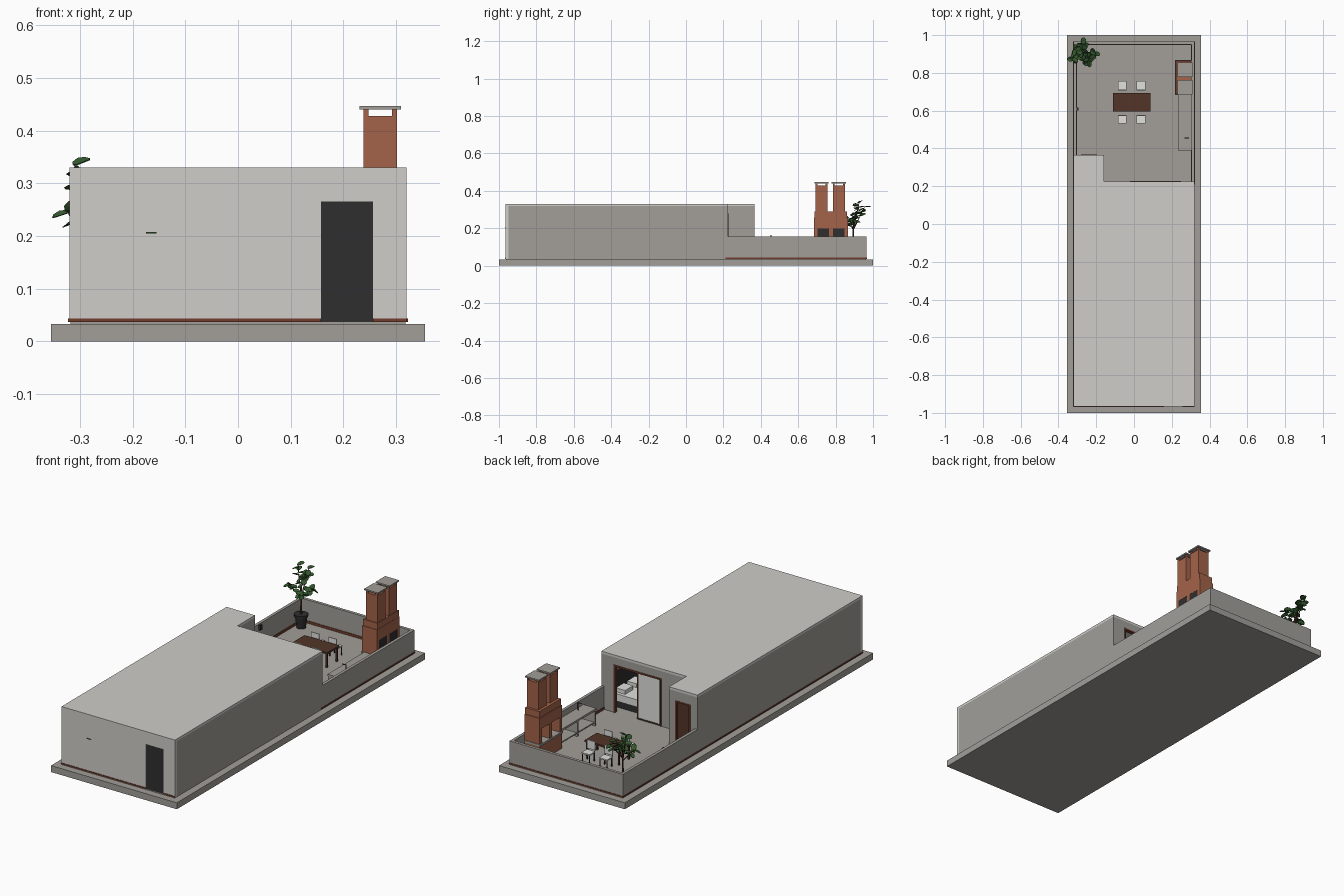
import bpy, bmesh, math, random
from mathutils import Vector, Matrix

if "Cube" in bpy.data.objects:
    bpy.data.objects.remove(bpy.data.objects["Cube"])

random.seed(4)

def mat(name, r, g, b):
    m = bpy.data.materials.new(name)
    m.diffuse_color = (r, g, b, 1)
    m.use_nodes = True
    m.node_tree.nodes["Principled BSDF"].inputs["Base Color"].default_value = m.diffuse_color
    return m

LIGHT = mat("light_plaster", .62, .61, .58)
GRAY = mat("gray_concrete", .36, .345, .32)
BRICK = mat("brick", .37, .125, .068)
SKIRT = mat("red_brown_skirting", .17, .045, .025)
WOOD = mat("dark_wood", .085, .036, .022)
DARK = mat("charcoal", .028, .028, .028)
WHITE = mat("white", .75, .75, .73)
LEAF = mat("leaf_green", .035, .10, .028)

def finish(name, bm, m):
    bmesh.ops.recalc_face_normals(bm, faces=bm.faces)
    me = bpy.data.meshes.new(name)
    bm.to_mesh(me)
    bm.free()
    me.materials.append(m)
    ob = bpy.data.objects.new(name, me)
    bpy.context.collection.objects.link(ob)
    return ob

def box(name, m, x0, x1, y0, y1, z0, z1):
    bm = bmesh.new()
    bmesh.ops.create_cube(bm, size=1)
    for v in bm.verts:
        v.co = ((x0 + x1) / 2 + v.co.x * (x1 - x0),
                (y0 + y1) / 2 + v.co.y * (y1 - y0),
                (z0 + z1) / 2 + v.co.z * (z1 - z0))
    return finish(name, bm, m)

def prism(name, m, pts, z0, z1):
    bm = bmesh.new()
    f = bm.faces.new([bm.verts.new((x, y, z0)) for x, y in pts])
    g = bmesh.ops.extrude_face_region(bm, geom=[f])
    for v in g["geom"]:
        if isinstance(v, bmesh.types.BMVert):
            v.co.z = z1
    return finish(name, bm, m)

def rod(name, m, a, b, r0, r1, n=8):
    a, b = Vector(a), Vector(b)
    bm = bmesh.new()
    M = Matrix.Translation((a + b) / 2) @ (b - a).to_track_quat('Z', 'Y').to_matrix().to_4x4()
    bmesh.ops.create_cone(bm, cap_ends=True, segments=n, radius1=r0, radius2=r1,
                          depth=(b - a).length, matrix=M)
    ob = finish(name, bm, m)
    ob.select_set(True)
    bpy.context.view_layer.objects.active = ob
    bpy.ops.object.shade_smooth_by_angle()
    ob.select_set(False)
    return ob

F = .037   # finished floor level
R = .318   # underside of roof
P = .155   # patio wall top
T = .015   # wall thickness

# Slab and floor
box("base_slab", GRAY, -.355, .355, -1, 1, 0, .033)
box("floor", GRAY, -.318, .318, -.963, .963, .033, F)

# L-shaped roof
prism("roof", LIGHT, [(-.32, -.965), (.32, -.965), (.32, .225), (-.16, .225),
                      (-.16, .365), (-.32, .365)], R, .33)

# Front wall around the door
yf = -.965
box("front_wall_left", LIGHT, -.32, .158, yf, yf + T, F, R)
box("front_wall_right", LIGHT, .256, .32, yf, yf + T, F, R)
box("front_wall_lintel", LIGHT, .158, .256, yf, yf + T, .266, R)
box("front_door", DARK, .158, .256, yf + .002, yf + .01, F, .266)
box("front_wall_fitting", LEAF, -.175, -.155, yf - .004, yf, .205, .208)

# Side walls of the house
box("right_wall", GRAY, .32 - T, .32, yf + T, .225, F, R)
box("left_wall", GRAY, -.32, -.32 + T, yf + T, .365, F, R)

# Rear wall with the sliding door opening
yr = .225
box("rear_wall_right", GRAY, .25, .32 - T, yr - T, yr, F, R)
box("rear_wall_left", GRAY, -.16, -.02, yr - T, yr, F, R)
box("rear_wall_lintel", GRAY, -.02, .25, yr - T, yr, .28, R)

# Small rear wing with its own door
box("wing_side_wall", GRAY, -.16 - T, -.16, yr - T, .365, F, R)
box("wing_wall_left", GRAY, -.305, -.28, .35, .365, F, R)
box("wing_wall_right", GRAY, -.195, -.175, .35, .365, F, R)
box("wing_wall_lintel", GRAY, -.28, -.195, .35, .365, .27, R)
box("wing_door", WOOD, -.272, -.203, .352, .358, F, .262)

# Door frames
def frame(name, x0, x1, y0, y1, z1, w):
    box(name + "_jamb_left", SKIRT, x0, x0 + w, y0, y1, F, z1)
    box(name + "_jamb_right", SKIRT, x1 - w, x1, y0, y1, F, z1)
    box(name + "_head", SKIRT, x0 + w, x1 - w, y0, y1, z1 - w, z1)

frame("wing_door_frame", -.28, -.195, .348, .367, .27, .008)
frame("sliding_door_frame", -.02, .25, yr - T, yr + .003, .28, .008)
box("sliding_panel", WHITE, -.006, .112, yr - .008, yr - .004, F + .006, .268)
box("sliding_panel_sill", WOOD, -.012, .12, yr - .01, yr - .001, F, F + .006)
box("sliding_panel_stile", WOOD, .112, .12, yr - .01, yr - .001, F, .272)

# Bedroom behind the sliding door
box("bedroom_partition", LIGHT, -.305, .305, -.12, -.11, F, R)
box("headboard", DARK, .293, .304, -.03, .18, F, .2)
box("bed_base", DARK, .07, .293, -.02, .17, F, .07)
box("mattress", WHITE, .068, .293, -.022, .172, .07, .105)
box("blanket", GRAY, .065, .15, -.024, .174, .08, .109)
for i, y in enumerate((.0, .09)):
    box("pillow_%d" % i, WHITE, .235, .288, y, y + .065, .105, .125)

# Patio walls
box("patio_wall_right", GRAY, .32 - T, .32, .225, .965, F, P)
box("patio_wall_left", GRAY, -.32, -.32 + T, .365, .965, F, P)
box("patio_wall_back", GRAY, -.32 + T, .32 - T, .95, .965, F, P)

# Skirtings outside and around the patio
s, k = .0025, .0435
box("skirting_front_a", SKIRT, -.32, .158, yf - s, yf, F, k)
box("skirting_front_b", SKIRT, .256, .32, yf - s, yf, F, k)
box("skirting_left", SKIRT, -.32 - s, -.32, yf, .965, F, k)
box("skirting_right", SKIRT, .32, .32 + s, .21, .965, F, k)
box("skirting_back", SKIRT, -.32, .32, .965, .965 + s, F, k)
box("skirting_patio_right", SKIRT, .305 - s, .305, .225, .95, F, k + .006)
box("skirting_patio_left", SKIRT, -.305, -.305 + s, .365, .95, F, k + .006)
box("skirting_patio_back", SKIRT, -.305, .305, .95 - s, .95, F, k + .006)

# Brick barbecue: base, worktop, piers, hood and two chimneys
box("barbecue_base", BRICK, .22, .305, .685, .865, F, .115)
box("barbecue_worktop", GRAY, .216, .304, .682, .868, .115, .125)
box("barbecue_back", DARK, .297, .304, .69, .86, .125, .2)
for i, (y0, y1) in enumerate(((.685, .702), (.765, .785), (.848, .865))):
    box("barbecue_pier_%d" % i, BRICK, .22, .305, y0, y1, .125, .2)
box("barbecue_hood", BRICK, .22, .305, .685, .865, .2, .257)
box("barbecue_shoulder", BRICK, .224, .304, .688, .862, .257, .29)
for i, y in enumerate((.692, .785)):
    box("chimney_%d" % i, BRICK, .238, .302, y, y + .065, .285, .428)
    for j, (px, py) in enumerate(((.238, y), (.292, y), (.238, y + .055), (.292, y + .055))):
        box("chimney_%d_post_%d" % (i, j), BRICK, px, px + .01, py, py + .01, .428, .44)
    box("chimney_%d_cap" % i, GRAY, .231, .309, y - .006, y + .071, .44, .447)

# Open concrete counter with sink tap
box("counter_top", GRAY, .232, .305, .39, .682, .115, .125)
for i, y in enumerate((.39, .53, .672)):
    box("counter_divider_%d" % i, GRAY, .234, .305, y, y + .01, F, .115)
box("counter_shelf", GRAY, .238, .305, .4, .672, .05, .056)
rod("tap_stem", DARK, (.29, .455, .125), (.29, .455, .165), .0025, .0025)
rod("tap_spout", DARK, (.292, .455, .163), (.268, .455, .163), .0025, .002)

# Wall lamp
box("wall_lamp", DARK, -.305, -.295, .602, .618, .125, .15)

# Dining table
box("table_top", WOOD, -.11, .087, .595, .693, .108, .117)
for x in (-.105, .074):
    for y in (.6, .68):
        box("table_leg", WOOD, x, x + .008, y, y + .008, F, .108)

# Four chairs
for x in (-.085, .014):
    for y, yb in ((.532, .572), (.712, .708)):
        box("chair_seat", WHITE, x, x + .046, y, y + .044, .08, .086)
        box("chair_back", WHITE, x, x + .046, yb, yb + .005, .092, .135)
        for lx in (x + .001, x + .041):
            for ly in (y + .001, y + .039):
                box("chair_leg", DARK, lx, lx + .004, ly, ly + .004, F, .08)
            box("chair_back_post", DARK, lx, lx + .004, yb + .001, yb + .004, .086, .1)

# Potted plant: pot, trunk, branches and broad leaves
px, py = -.27, .895
rod("plant_pot", DARK, (px, py, F), (px, py, .1), .022, .03, 16)
rod("plant_pot_rim", DARK, (px, py, .096), (px, py, .106), .033, .033, 16)
rod("plant_trunk", WOOD, (px, py, .1), (px, py, .21), .005, .004)
leaves = bmesh.new()
tips = [(-.325, .875, .25), (-.31, .925, .335), (-.27, .955, .315),
        (-.205, .9, .25), (-.235, .855, .225), (-.275, .91, .28)]
for i, tip in enumerate(tips):
    a, b = Vector((px, py, .185 + .004 * i)), Vector(tip)
    rod("plant_branch_%d" % i, WOOD, a, b, .003, .0015, 6)
    for j in range(6):
        c = a.lerp(b, .6 + .08 * j)
        ang = j * 2.4 + i
        out = Vector((math.cos(ang), math.sin(ang), random.uniform(-.5, .5))).normalized()
        c = c + out * .015
        nrm = Vector((random.uniform(-.7, .7), random.uniform(-.7, .7), 1))
        side = nrm.cross(out).normalized()
        up = out.cross(side).normalized()
        ring = []
        for q in range(8):
            t = q * math.tau / 8
            u, w = math.cos(t), math.sin(t)
            ring.append(leaves.verts.new(c + out * .019 * u + side * .014 * w + up * .004 * w * w))
        mid = leaves.verts.new(c - up * .001)
        for q in range(8):
            leaves.faces.new((mid, ring[q], ring[(q + 1) % 8]))
leaf_ob = finish("plant_leaves", leaves, LEAF)
sol = leaf_ob.modifiers.new("thickness", 'SOLIDIFY')
sol.thickness = .0015
